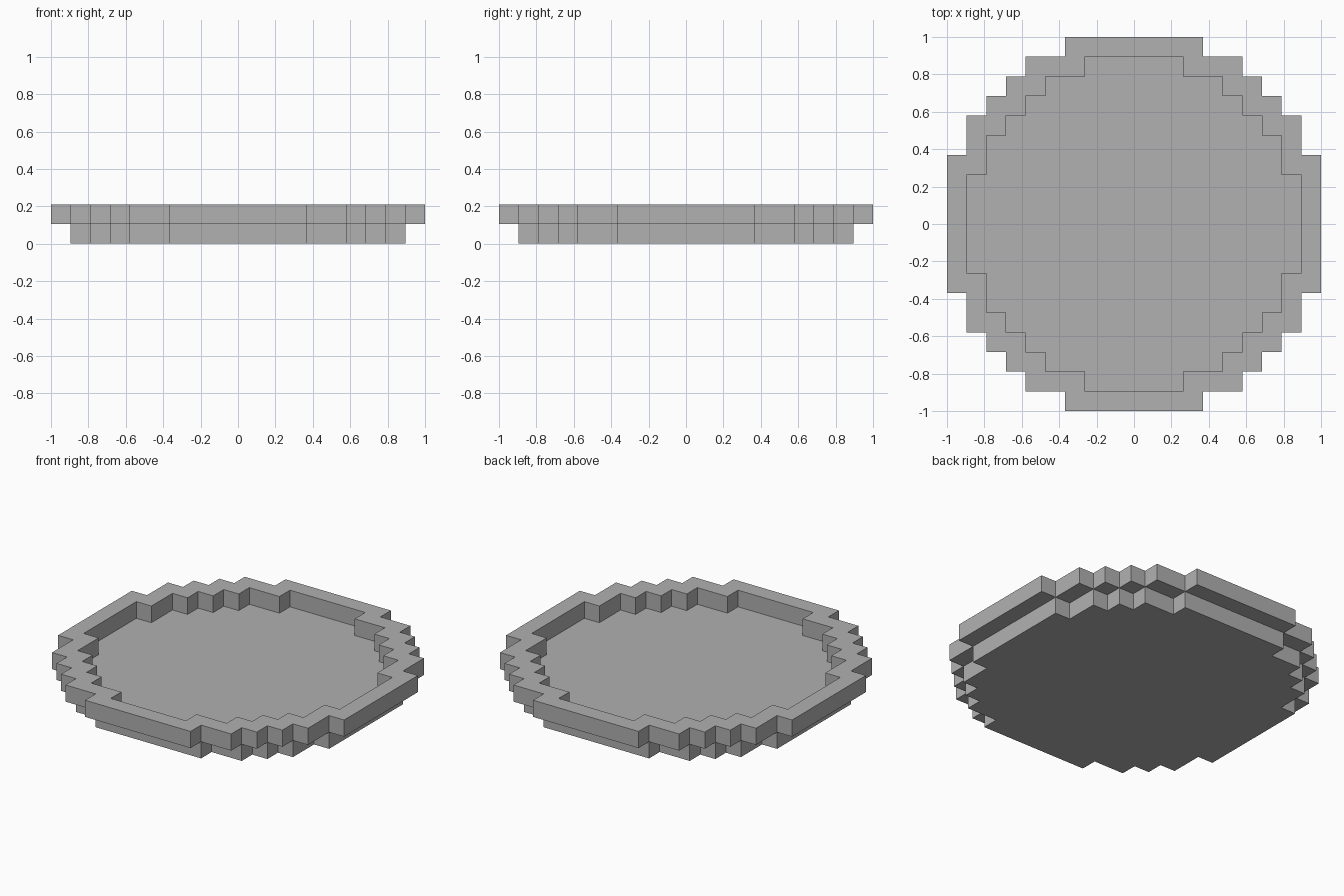
import bpy

if "Cube" in bpy.data.objects:
    bpy.data.objects.remove(bpy.data.objects["Cube"])

U = 2 / 19          # one block
Z0, Z1, Z2 = 0, U, 2 * U

# Mid-grey stone colour shared by both parts
grey = bpy.data.materials.new("mid_grey")
grey.diffuse_color = (0.44, 0.44, 0.44, 1)
grey.use_nodes = True
grey.node_tree.nodes["Principled BSDF"].inputs["Base Color"].default_value = grey.diffuse_color


def outline(corners):
    """Stepped loop (counter-clockwise) from the outward corners of one quarter."""
    quarter = []
    for i, (x, y) in enumerate(corners):
        quarter.append((x, y))
        if i + 1 < len(corners):
            quarter.append((corners[i + 1][0], y))
    loop = []
    for _ in range(4):
        loop += quarter
        quarter = [(-y, x) for x, y in quarter]
    return loop


def at(loop, z):
    return [(x * U, y * U, z) for x, y in loop]


def strips(levels):
    """Quads joining each level loop to the next."""
    quads = []
    for a, b in zip(levels, levels[1:]):
        for i in range(len(a)):
            j = (i + 1) % len(a)
            quads.append([a[i], a[j], b[j], b[i]])
    return quads


def build(name, polygons):
    index, faces = {}, []
    for poly in polygons:
        faces.append([index.setdefault(tuple(round(c, 5) for c in p), len(index)) for p in poly])
    mesh = bpy.data.meshes.new(name)
    mesh.from_pydata(list(index), [], faces)
    mesh.update()
    mesh.materials.append(grey)
    obj = bpy.data.objects.new(name, mesh)
    bpy.context.collection.objects.link(obj)
    return obj


rim_corners = [(9.5, 3.5), (8.5, 5.5), (7.5, 6.5), (6.5, 7.5), (5.5, 8.5), (3.5, 9.5)]
base_corners = [(8.5, 3.5), (7.5, 5.5), (6.5, 6.5), (5.5, 7.5), (3.5, 8.5)]
outer = outline(rim_corners)
inner = outline([(x - 1, y - 1) for x, y in rim_corners])
base = outline(base_corners)

# Base: underside, stepped side wall and the recessed floor
build("tray_base", [at(base, Z0)[::-1], at(inner, Z1)] + strips([at(base, Z0), at(base, Z1)]))

# Rim: outer wall, flat top and inner wall
rim = strips([at(outer, Z1), at(outer, Z2), at(inner, Z2), at(inner, Z1)])

# Rim overhang: one rectangle between each pair of inward corners
n = len(outer)
notches = [q * 11 + k for q in range(4) for k in (1, 3, 5, 7, 9)]
for a, b in zip(notches, notches[1:] + [notches[0] + n]):
    pts = [outer[i % n] for i in range(a, b + 1)]
    xs, ys = [p[0] for p in pts], [p[1] for p in pts]
    x0, x1, y0, y1 = min(xs), max(xs), min(ys), max(ys)
    rim.append(at([(x0, y0), (x0, y1), (x1, y1), (x1, y0)], Z1))
build("tray_rim", rim)
